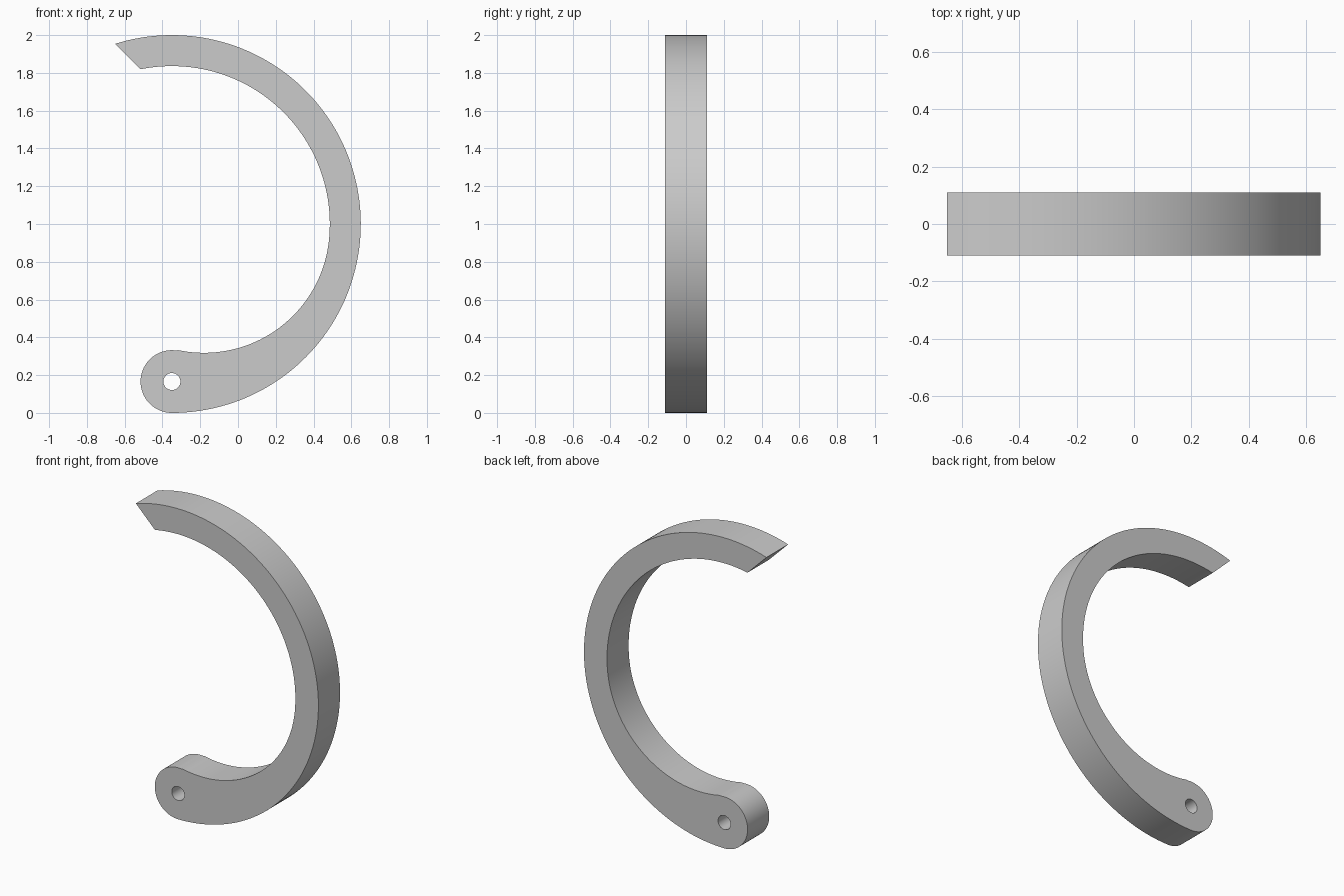
import bpy, bmesh
from math import cos, sin, radians
from mathutils import Vector

if "Cube" in bpy.data.objects:
    bpy.data.objects.remove(bpy.data.objects["Cube"], do_unlink=True)

HALF_DEPTH = 0.11


def arc(cx, cz, r, start, end, steps):
    """Points along an arc in the front plane, angles in degrees."""
    angles = [radians(start + (end - start) * i / steps) for i in range(steps + 1)]
    return [Vector((cx + r * cos(a), -HALF_DEPTH, cz + r * sin(a))) for a in angles]


# Outline: outer arc, slanted tip, inner arcs, then round pivot end
outline = (arc(-0.35, 1.0, 1.0, -90, 107.5, 96)
           + arc(-0.35, 1.0, 0.836, 101.4, -5.7, 56)
           + arc(-0.18, 0.983, 0.665, -5.7, -101.8, 48)[1:]
           + arc(-0.35, 0.166, 0.166, 78.2, 270, 40)[1:-1])
pivot_hole = arc(-0.35, 0.166, 0.045, 0, 360, 32)[:-1]

# Fill the profile around the hole and extrude it through the depth
bm = bmesh.new()
edges = []
for loop in (outline, pivot_hole):
    verts = [bm.verts.new(p) for p in loop]
    edges += [bm.edges.new((verts[i - 1], verts[i])) for i in range(len(verts))]
bmesh.ops.triangle_fill(bm, edges=edges, use_beauty=True, normal=(0, -1, 0))
extruded = bmesh.ops.extrude_face_region(bm, geom=bm.faces[:], use_keep_orig=True)
moved = [g for g in extruded["geom"] if isinstance(g, bmesh.types.BMVert)]
bmesh.ops.translate(bm, verts=moved, vec=(0, 2 * HALF_DEPTH, 0))
bmesh.ops.recalc_face_normals(bm, faces=bm.faces[:])

mesh = bpy.data.meshes.new("curved_hook_arm")
bm.to_mesh(mesh)
bm.free()
arm = bpy.data.objects.new("curved_hook_arm", mesh)
bpy.context.collection.objects.link(arm)

# Plain grey finish
grey = bpy.data.materials.new("light_grey")
grey.use_nodes = True
colour = (0.6, 0.6, 0.6, 1.0)
grey.diffuse_color = colour
grey.node_tree.nodes["Principled BSDF"].inputs["Base Color"].default_value = colour
mesh.materials.append(grey)

# Smooth curved walls, sharp rims
bpy.ops.object.select_all(action="DESELECT")
arm.select_set(True)
bpy.context.view_layer.objects.active = arm
bpy.ops.object.shade_smooth_by_angle(angle=radians(30))
